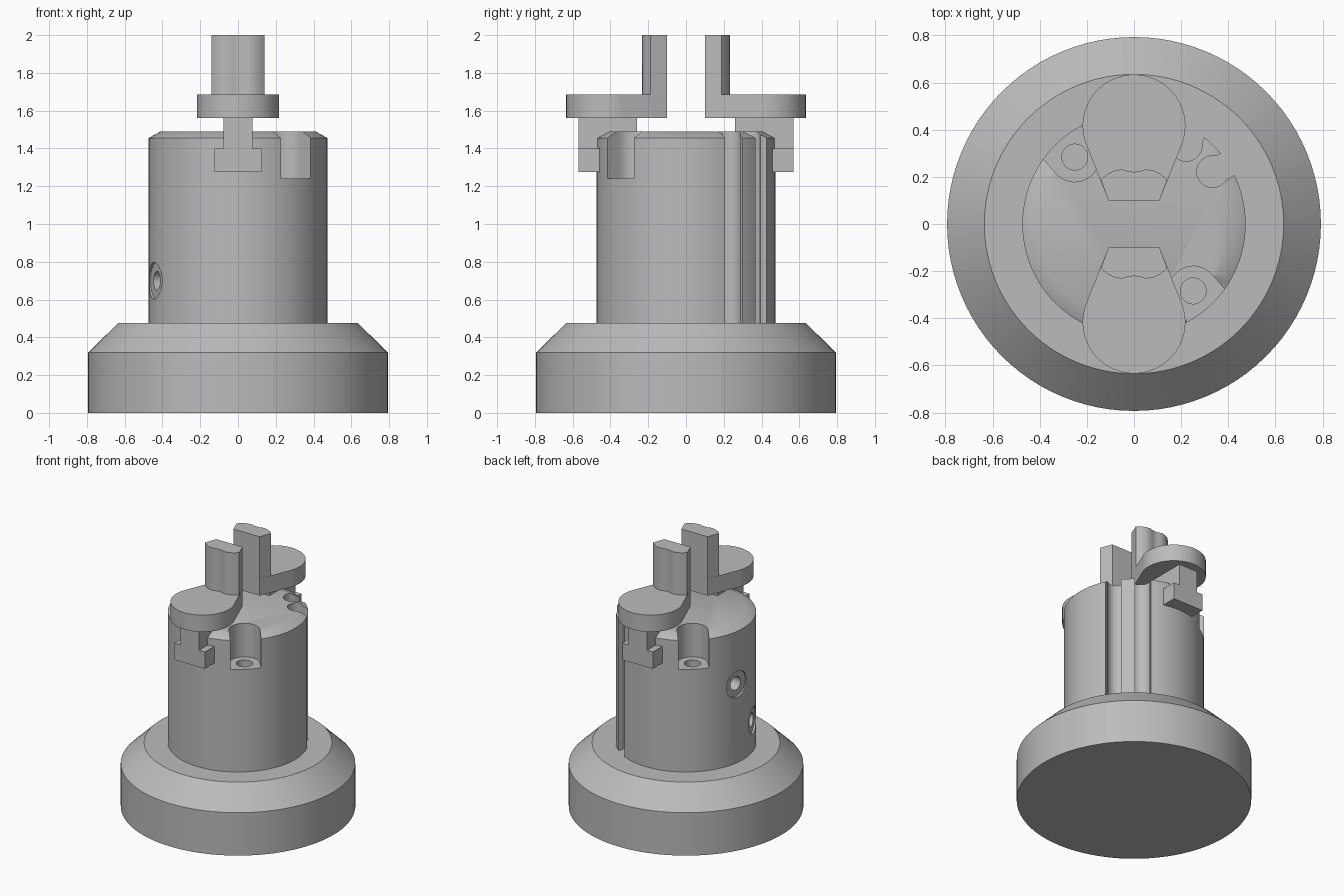
import bpy, bmesh
from math import sin, cos, pi, radians
from mathutils import Matrix, Vector

cube = bpy.data.objects.get("Cube")
if cube:
    bpy.data.objects.remove(cube)

SEG = 96
GREY = (0.5, 0.5, 0.5, 1)
metal = bpy.data.materials.new("plain grey metal")
metal.use_nodes = True
metal.diffuse_color = GREY
metal.node_tree.nodes["Principled BSDF"].inputs["Base Color"].default_value = GREY


def finish(bm, name):
    bmesh.ops.recalc_face_normals(bm, faces=bm.faces)
    mesh = bpy.data.meshes.new(name)
    bm.to_mesh(mesh)
    bm.free()
    mesh.materials.append(metal)
    obj = bpy.data.objects.new(name, mesh)
    bpy.context.scene.collection.objects.link(obj)
    return obj


def smooth(obj):
    bpy.ops.object.select_all(action="DESELECT")
    obj.select_set(True)
    bpy.context.view_layer.objects.active = obj
    bpy.ops.object.shade_smooth_by_angle(angle=radians(30))


def arc(cx, cy, r, a0, a1, n):
    return [(cx + r * cos(radians(a0 + (a1 - a0) * i / n)),
             cy + r * sin(radians(a0 + (a1 - a0) * i / n))) for i in range(n + 1)]


def circle(cx, cy, r, n=32):
    return arc(cx, cy, r, 0, 360, n)[:-1]


def add_prism(bm, pts, z0, z1):
    low = [bm.verts.new((x, y, z0)) for x, y in pts]
    high = [bm.verts.new((x, y, z1)) for x, y in pts]
    bm.faces.new(low[::-1])
    bm.faces.new(high)
    for i in range(len(pts)):
        j = (i + 1) % len(pts)
        bm.faces.new((low[i], low[j], high[j], high[i]))


def prism(name, pts, z0, z1):
    bm = bmesh.new()
    add_prism(bm, pts, z0, z1)
    return finish(bm, name)


def lathe(name, profile):
    bm = bmesh.new()
    rings = [[bm.verts.new((x, y, z)) for x, y in circle(0, 0, r, SEG)] for r, z in profile]
    bm.faces.new(rings[0][::-1])
    bm.faces.new(rings[-1])
    for a, b in zip(rings, rings[1:]):
        for i in range(SEG):
            j = (i + 1) % SEG
            bm.faces.new((a[i], a[j], b[j], b[i]))
    return finish(bm, name)


def rect(x, y0, y1):
    return [(-x, y0), (x, y0), (x, y1), (-x, y1)]


def turned(obj, matrix):
    obj.data.transform(matrix)
    return obj


# Flange with a conical shoulder
smooth(lathe("base_flange", [(0.793, 0), (0.793, 0.32), (0.635, 0.475)]))

# Cylindrical body with a chamfered top
body = lathe("body", [(0.474, 0.45), (0.474, 1.455), (0.41, 1.49)])
cutters = []

# Two open corner pockets with a bolt hole in each floor
for turn in (0, pi):
    spin = Matrix.Rotation(turn - radians(48.5), 4, "Z")
    pocket = arc(0.379, 0, 0.105, 90, 270, 20) + [(0.7, -0.105), (0.7, 0.105)]
    cutters.append(turned(prism("pocket_cutter", pocket, 1.24, 1.6), spin))
    cutters.append(turned(prism("bolt_cutter", circle(0.379, 0, 0.055), 1.08, 1.3), spin))

# A pair of round grooves along the back corner, leaving a fin between them
groove_mouth = [(0.32, 0.275), (0.37, 0.3), (0.42, 0.345), (0.5, 0.25), (0.395, 0.19)]
for flip in (False, True):
    for pts in (circle(0.333, 0.222, 0.067), groove_mouth):
        pts = [(y, x) for x, y in pts][::-1] if flip else pts
        cutters.append(prism("groove_cutter", pts, 0.4, 1.6))

# Two side ports, each a spot face with a narrower hole
for azimuth, z in ((172, 1.06), (200, 0.7)):
    place = (Matrix.Translation((0, 0, z)) @ Matrix.Rotation(radians(azimuth), 4, "Z")
             @ Matrix.Rotation(pi / 2, 4, "Y"))
    cutters.append(turned(prism("port_face_cutter", circle(0, 0, 0.098), 0.457, 0.6), place))
    cutters.append(turned(prism("port_hole_cutter", circle(0, 0, 0.05), 0.33, 0.55), place))

for cutter in cutters:
    cutter.hide_render = True
    mod = body.modifiers.new("cut", "BOOLEAN")
    mod.operation = "DIFFERENCE"
    mod.solver = "EXACT"
    mod.object = cutter
graph = bpy.context.evaluated_depsgraph_get()
cut_mesh = bpy.data.meshes.new_from_object(body.evaluated_get(graph))
body.modifiers.clear()
body.data = cut_mesh
for cutter in cutters:
    bpy.data.objects.remove(cutter)
smooth(body)

# Two opposed jaws: T-shaped slider, rounded plate and upright finger
plate = arc(0, 0.416, 0.218, -20, 200, 48) + [(-0.108, 0.1), (0.108, 0.1)]
half = [(0.108, 0.1), (0.141, 0.187), (0.115, 0.211), (0.085, 0.226), (0.05, 0.232), (0.025, 0.224)]
finger = half + [(0, 0.221)] + [(-x, y) for x, y in half[::-1]]
for side, turn in (("back", 0), ("front", pi)):
    spin = Matrix.Rotation(turn, 4, "Z")
    parts = [
        prism(side + "_slider_foot", rect(0.125, 0.26, 0.57), 1.275, 1.4),
        prism(side + "_slider_stem", rect(0.077, 0.26, 0.57), 1.4, 1.56),
        prism(side + "_jaw_plate", plate, 1.56, 1.685),
        prism(side + "_jaw_finger", finger, 1.685, 2.0),
    ]
    for part in parts:
        smooth(turned(part, spin))
